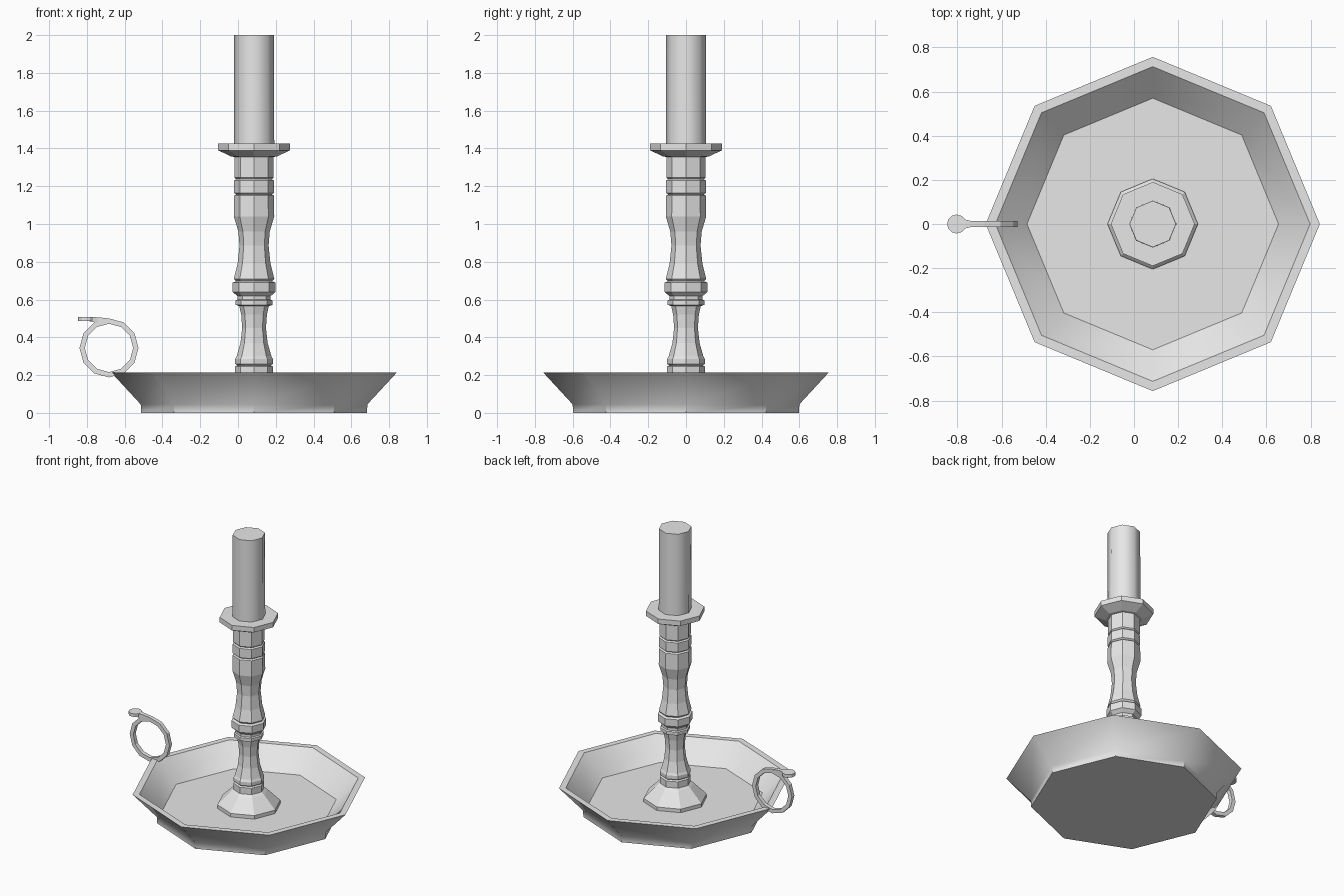
import bpy
import bmesh
from math import cos, sin, pi, radians

cube = bpy.data.objects.get("Cube")
if cube:
    bpy.data.objects.remove(cube, do_unlink=True)

grey = bpy.data.materials.new("plain grey")
grey.use_nodes = True
grey.diffuse_color = (0.8, 0.8, 0.8, 1)
grey.node_tree.nodes["Principled BSDF"].inputs["Base Color"].default_value = (0.8, 0.8, 0.8, 1)

AXIS_X = 0.085   # centre line of the dish and stem
RING_X = -0.683  # centre of the finger ring
RING_Z = 0.344


def finish(name, bm, smooth=None):
    bmesh.ops.recalc_face_normals(bm, faces=bm.faces)
    mesh = bpy.data.meshes.new(name)
    bm.to_mesh(mesh)
    bm.free()
    mesh.materials.append(grey)
    obj = bpy.data.objects.new(name, mesh)
    bpy.context.collection.objects.link(obj)
    if smooth:
        bpy.ops.object.select_all(action="DESELECT")
        obj.select_set(True)
        bpy.context.view_layer.objects.active = obj
        bpy.ops.object.shade_smooth_by_angle(angle=radians(smooth))
    return obj


def lathe(name, profile, location, sides=8, loop=False, smooth=None):
    """Turn (radius, height) points about z; cap the ends, or close the profile."""
    bm = bmesh.new()
    rings = [[bm.verts.new((r * cos(2 * pi * i / sides), r * sin(2 * pi * i / sides), z))
              for i in range(sides)] for r, z in profile]
    pairs = list(zip(rings, rings[1:]))
    if loop:
        pairs.append((rings[-1], rings[0]))
    else:
        bm.faces.new(rings[0])
        bm.faces.new(rings[-1])
    for a, b in pairs:
        for i in range(sides):
            j = (i + 1) % sides
            bm.faces.new((a[i], a[j], b[j], b[i]))
    obj = finish(name, bm, smooth)
    obj.location = location
    return obj


centre = (AXIS_X, 0, 0)

# Dish with its foot, sloping wall, flat rim and sunken floor
lathe("dish", [(0.598, 0), (0.6, 0.045), (0.757, 0.215), (0.713, 0.215), (0.57, 0.075)],
      centre, smooth=40)

# Turned stem: flared base, two waisted sections with beads, and the drip pan
lathe("stem", [
    (0.205, 0.07), (0.205, 0.1), (0.12, 0.185), (0.1, 0.2),
    (0.1, 0.245), (0.09, 0.252), (0.1, 0.26), (0.1, 0.285), (0.092, 0.3),
    (0.072, 0.37), (0.063, 0.45), (0.068, 0.52), (0.078, 0.565),
    (0.097, 0.572), (0.097, 0.595), (0.088, 0.6), (0.088, 0.618),
    (0.113, 0.64), (0.113, 0.69), (0.095, 0.697), (0.107, 0.71),
    (0.087, 0.79), (0.077, 0.885), (0.083, 0.96), (0.107, 1.04),
    (0.105, 1.15), (0.095, 1.157), (0.105, 1.165), (0.105, 1.23),
    (0.095, 1.237), (0.103, 1.245), (0.103, 1.355),
    (0.12, 1.357), (0.19, 1.39), (0.19, 1.425)], centre)

# Candle
lathe("candle", [(0.107, 1.42), (0.105, 2)], centre, smooth=60)

# Upright finger ring
ring = lathe("finger_ring", [(0.156, -0.014), (0.156, 0.014), (0.128, 0.014), (0.128, -0.014)],
             (RING_X, 0, RING_Z), sides=12, loop=True)
ring.rotation_euler.x = pi / 2

# Round thumb rest
lathe("thumb_rest", [(0.043, 0.486), (0.043, 0.508)], (-0.804, 0, 0), sides=12)

# Neck that tapers from the thumb rest into the top of the ring
bm = bmesh.new()
ends = []
for x, half, low, high in ((-0.79, 0.026, 0.486, 0.508), (-0.74, 0.014, 0.475, 0.506),
                           (RING_X, 0.013, 0.474, 0.5)):
    ends.append([bm.verts.new((x, y, z)) for y, z in
                 ((-half, low), (half, low), (half, high), (-half, high))])
for a, b in zip(ends, ends[1:]):
    for i in range(4):
        j = (i + 1) % 4
        bm.faces.new((a[i], a[j], b[j], b[i]))
bm.faces.new(ends[0])
bm.faces.new(ends[-1])
finish("thumb_rest_neck", bm)
